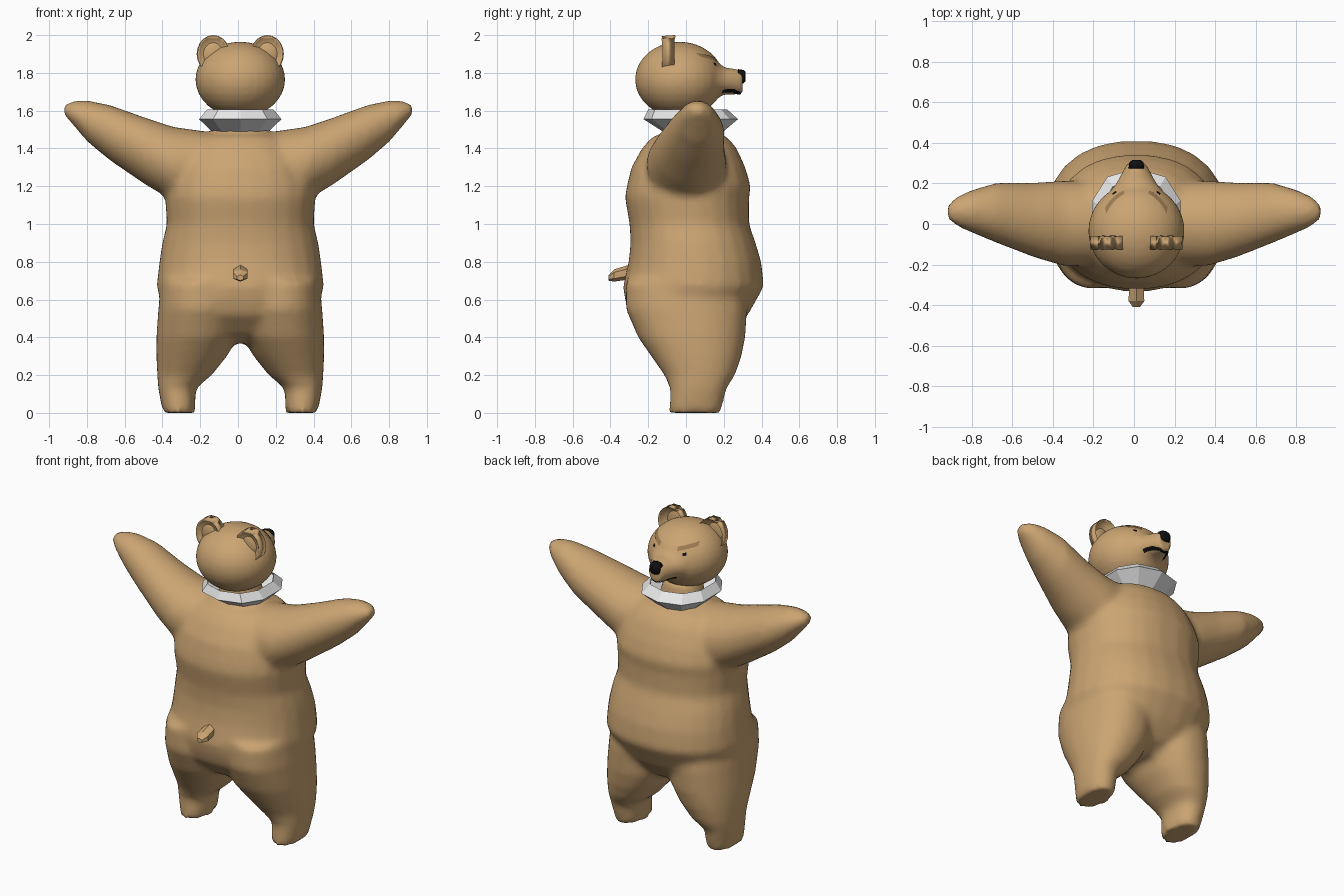
import bpy, bmesh, math
from mathutils import Vector

if "Cube" in bpy.data.objects:
    bpy.data.objects.remove(bpy.data.objects["Cube"], do_unlink=True)

CENTRE = 0.012  # plane of symmetry


def material(name, colour):
    mat = bpy.data.materials.new(name)
    mat.use_nodes = True
    mat.diffuse_color = (*colour, 1)
    mat.node_tree.nodes["Principled BSDF"].inputs["Base Color"].default_value = (*colour, 1)
    return mat


FUR = material("tan_fur", (0.60, 0.375, 0.17))
BROW = material("dark_tan", (0.34, 0.2, 0.085))
WHITE = material("collar_white", (0.8, 0.8, 0.8))
BLACK = material("black", (0.005, 0.005, 0.005))


def loft(bm, rings, axis, sides=24, power=2.0, mirror=1, caps=True):
    """Skin oval rings (position, low u, high u, low v, high v) along an axis."""
    loops = []
    for pos, u0, u1, v0, v1 in rings:
        loop = []
        for i in range(sides):
            a = math.tau * (i + 0.5) / sides
            c, s = math.cos(a), math.sin(a)
            u = (u0 + u1) / 2 + (u1 - u0) / 2 * math.copysign(abs(c) ** (2 / power), c)
            v = (v0 + v1) / 2 + (v1 - v0) / 2 * math.copysign(abs(s) ** (2 / power), s)
            x, y, z = {"x": (pos, u, v), "y": (u, pos, v), "z": (u, v, pos)}[axis]
            loop.append(bm.verts.new((x * mirror, y, z)))
        loops.append(loop)
    for a, b in zip(loops, loops[1:]):
        for i in range(sides):
            j = (i + 1) % sides
            bm.faces.new((a[i], a[j], b[j], b[i]))
    if caps:
        bm.faces.new(loops[0])
        bm.faces.new(loops[-1])


def finish(name, bm, mat, smooth=True):
    bmesh.ops.recalc_face_normals(bm, faces=bm.faces[:])
    mesh = bpy.data.meshes.new(name)
    bm.to_mesh(mesh)
    bm.free()
    mesh.materials.append(mat)
    for p in mesh.polygons:
        p.use_smooth = smooth
    obj = bpy.data.objects.new(name, mesh)
    obj.location.x = CENTRE
    bpy.context.collection.objects.link(obj)
    return obj


def fuse(obj, voxel, rounds):
    """Merge overlapping volumes into one soft skin."""
    remesh = obj.modifiers.new("fuse", "REMESH")
    remesh.mode = "VOXEL"
    remesh.voxel_size = voxel
    remesh.use_smooth_shade = True
    soften = obj.modifiers.new("soften", "SMOOTH")
    soften.factor = 0.5
    soften.iterations = rounds


def ball(bm, centre, size, segments=20):
    made = bmesh.ops.create_uvsphere(bm, u_segments=segments, v_segments=segments // 2, radius=1)
    for v in made["verts"]:
        v.co = Vector(centre) + Vector(size) * v.co
    return made["verts"]


# Body: torso, legs and arms fused together
torso = [(0.37, 0.12, -0.1, 0.15), (0.42, 0.28, -0.2, 0.25), (0.52, 0.40, -0.3, 0.33),
         (0.6, 0.425, -0.325, 0.375), (0.67, 0.445, -0.335, 0.415), (0.8, 0.43, -0.305, 0.4),
         (0.9, 0.415, -0.295, 0.37), (1, 0.39, -0.3, 0.335), (1.14, 0.4, -0.325, 0.335),
         (1.2, 0.4, -0.315, 0.345), (1.3, 0.37, -0.29, 0.315), (1.4, 0.31, -0.235, 0.27),
         (1.46, 0.25, -0.18, 0.22), (1.49, 0.14, -0.1, 0.14), (1.62, 0.11, -0.1, 0.12)]
leg = [(0, 0.24, 0.41, -0.09, 0.185), (0.13, 0.235, 0.435, -0.085, 0.215),
       (0.2, 0.15, 0.44, -0.115, 0.26), (0.3, 0.07, 0.445, -0.185, 0.295),
       (0.4, 0.01, 0.445, -0.255, 0.315), (0.55, -0.01, 0.435, -0.32, 0.325),
       (0.7, 0, 0.42, -0.32, 0.3)]
arm = [(0.1, -0.2, 0.2, 1.12, 1.48), (0.35, -0.21, 0.215, 1.12, 1.515),
       (0.5, -0.165, 0.205, 1.21, 1.565), (0.68, -0.095, 0.205, 1.335, 1.63),
       (0.8, -0.045, 0.17, 1.435, 1.655), (0.88, -0.01, 0.135, 1.53, 1.65),
       (0.925, 0.03, 0.09, 1.58, 1.63)]
bm = bmesh.new()
loft(bm, [(z, -w, w, y0, y1) for z, w, y0, y1 in torso], "z", power=2.25)
for side in (-1, 1):
    loft(bm, leg, "z", power=2.2, mirror=side)
    loft(bm, arm, "x", mirror=side - 0.012)
body = finish("body", bm, FUR)
fuse(body, 0.022, 5)

# Head with tapered snout
snout = [(-0.02, -0.2, 0.2, 1.6, 1.94), (0.1, -0.18, 0.18, 1.62, 1.91),
         (0.15, -0.14, 0.14, 1.655, 1.875), (0.2, -0.1, 0.1, 1.685, 1.83),
         (0.27, -0.062, 0.062, 1.685, 1.82), (0.3, -0.045, 0.045, 1.69, 1.81)]
bm = bmesh.new()
ball(bm, (0, -0.035, 1.765), (0.238, 0.235, 0.2), 32)
loft(bm, snout, "y")
head = finish("head", bm, FUR)
fuse(head, 0.013, 4)

# Ears: rounded behind, hollowed in front
for side, label in ((1, "left"), (-1, "right")):
    bm = bmesh.new()
    for v in ball(bm, (0.143 * side, -0.06, 1.9), (0.088, 0.06, 0.1)):
        if v.co.y > -0.05:
            v.co.y = -0.1 + v.co.y * 0.6
    finish(label + "_ear", bm, FUR)

# Tail stub
bm = bmesh.new()
loft(bm, [(-0.41, -0.02, 0.02, 0.7, 0.73), (-0.38, -0.045, 0.045, 0.695, 0.76),
          (-0.28, -0.04, 0.04, 0.71, 0.79)], "y", sides=6)
finish("tail", bm, FUR, smooth=False)

# Flared collar, open inside
bm = bmesh.new()
loft(bm, [(1.475, -0.14, 0.14, -0.1, 0.18), (1.555, -0.228, 0.228, -0.225, 0.275),
          (1.605, -0.185, 0.185, -0.2, 0.22)], "z", sides=10, power=2.3, caps=False)
collar = finish("collar", bm, WHITE, smooth=False)
thick = collar.modifiers.new("thickness", "SOLIDIFY")
thick.thickness = 0.006

# Nose
bm = bmesh.new()
loft(bm, [(0.275, -0.04, 0.04, 1.745, 1.82), (0.305, -0.036, 0.036, 1.745, 1.815),
          (0.315, -0.022, 0.022, 1.755, 1.805)], "y", sides=10, power=3)
finish("nose", bm, BLACK)

# Face markings: thin strips laid on the head surface
bpy.context.view_layer.update()
skin = head.evaluated_get(bpy.context.evaluated_depsgraph_get())


def strip(name, path, half, mat, below=False):
    """Project a band onto the head from the face side, or from below."""
    bm = bmesh.new()
    rows = []
    steps = [Vector(a).lerp(Vector(b), t / 5) for a, b in zip(path, path[1:]) for t in range(5)]
    steps.append(Vector(path[-1]))
    for i, p in enumerate(steps):
        along = (steps[min(i + 1, len(steps) - 1)] - steps[max(i - 1, 0)]).normalized()
        across = Vector((-along.y, along.x)) * half
        row = []
        for k in (-1, 0, 1):
            q = p + across * k
            start = (q.x, q.y, 1) if below else (q.x, 1, q.y)
            aim = (0, 0, 1) if below else (0, -1, 0)
            hit, spot, normal, _ = skin.ray_cast(start, aim)
            if hit:
                row.append(bm.verts.new(spot + normal * 0.004))
        if len(row) == 3:
            rows.append(row)
    for a, b in zip(rows, rows[1:]):
        for k in (0, 1):
            bm.faces.new((a[k], a[k + 1], b[k + 1], b[k]))
    finish(name, bm, mat)


for side, label in ((1, "left"), (-1, "right")):
    strip(label + "_brow", [(0.06 * side, 1.868), (0.15 * side, 1.892)], 0.011, BROW)
    strip(label + "_eye", [(0.098 * side, 1.842), (0.116 * side, 1.846)], 0.008, BLACK)
strip("mouth", [(-0.075, 0.19), (-0.05, 0.25), (-0.025, 0.28), (0.025, 0.28),
                (0.05, 0.25), (0.075, 0.19)], 0.009, BLACK, below=True)
